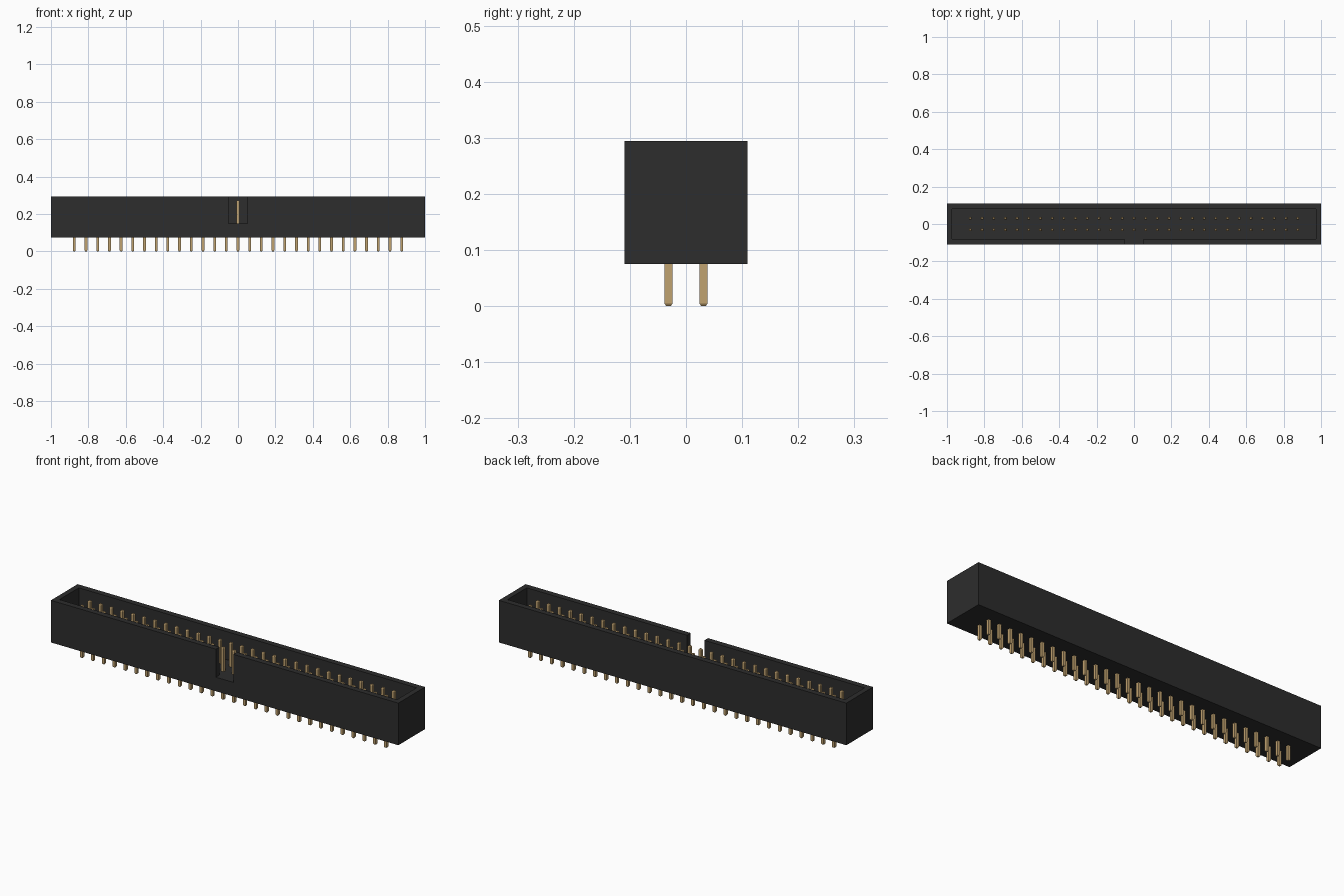
import bpy, bmesh
from mathutils import Matrix

cube = bpy.data.objects.get("Cube")
if cube:
    bpy.data.objects.remove(cube, do_unlink=True)

BOTTOM, FLOOR, TOP = 0.075, 0.148, 0.294
PIN_TOP, PIN_WIDTH, TIP = 0.273, 0.0145, 0.005
PITCH, COLUMNS = 0.0625, 29


def material(name, color):
    mat = bpy.data.materials.new(name)
    mat.use_nodes = True
    mat.diffuse_color = color
    bsdf = next(n for n in mat.node_tree.nodes if n.type == 'BSDF_PRINCIPLED')
    bsdf.inputs["Base Color"].default_value = color
    return mat


def make_object(name, bm, mat=None):
    bmesh.ops.recalc_face_normals(bm, faces=bm.faces)
    mesh = bpy.data.meshes.new(name)
    bm.to_mesh(mesh)
    bm.free()
    if mat:
        mesh.materials.append(mat)
    obj = bpy.data.objects.new(name, mesh)
    bpy.context.collection.objects.link(obj)
    return obj


def prism(name, outline, z0, z1, mat=None):
    bm = bmesh.new()
    face = bm.faces.new([bm.verts.new((x, y, z0)) for x, y in outline])
    grown = bmesh.ops.extrude_face_region(bm, geom=[face])["geom"]
    verts = [v for v in grown if isinstance(v, bmesh.types.BMVert)]
    bmesh.ops.translate(bm, verts=verts, vec=(0, 0, z1 - z0))
    return make_object(name, bm, mat)


black = material("black plastic", (0.026, 0.026, 0.026, 1))
gold = material("gold metal", (0.53, 0.36, 0.16, 1))

# Shroud, hollowed by a pocket that opens through the keying notch at the front
shroud = prism("shroud", [(-1, -0.11), (1, -0.11), (1, 0.11), (-1, 0.11)],
               BOTTOM, TOP, black)
pocket = prism("pocket_cutter",
               [(-0.972, -0.08), (-0.05, -0.08), (-0.05, -0.15), (0.05, -0.15),
                (0.05, -0.08), (0.972, -0.08), (0.972, 0.08), (-0.972, 0.08)],
               FLOOR, TOP + 0.1)
pocket.hide_render = True
pocket.hide_set(True)
cut = shroud.modifiers.new("pocket", 'BOOLEAN')
cut.operation, cut.solver, cut.object = 'DIFFERENCE', 'EXACT', pocket
bpy.context.view_layer.objects.active = shroud
bpy.ops.object.modifier_apply(modifier=cut.name)
bpy.data.objects.remove(pocket, do_unlink=True)

# Square pin with tapered tips at both ends
bm = bmesh.new()
place = Matrix.Translation((0, 0, PIN_TOP / 2)) @ Matrix.Diagonal((PIN_WIDTH, PIN_WIDTH, PIN_TOP - 2 * TIP, 1))
bmesh.ops.create_cube(bm, size=1, matrix=place)
ends = [f for f in bm.faces if abs(f.normal.z) > 0.5]
for face in ends:
    up = 1 if face.normal.z > 0 else -1
    tip = bmesh.ops.extrude_discrete_faces(bm, faces=[face])["faces"][0]
    for v in tip.verts:
        v.co.x *= 0.55
        v.co.y *= 0.55
        v.co.z += up * TIP
pin = make_object("pin", bm, gold)

# Two rows of pins sharing one mesh
for row, y in (("front", -PITCH / 2), ("back", PITCH / 2)):
    for i in range(COLUMNS):
        copy = bpy.data.objects.new(f"{row}_pin_{i + 1}", pin.data)
        copy.location = ((i - (COLUMNS - 1) / 2) * PITCH, y, 0)
        bpy.context.collection.objects.link(copy)
bpy.data.objects.remove(pin, do_unlink=True)
